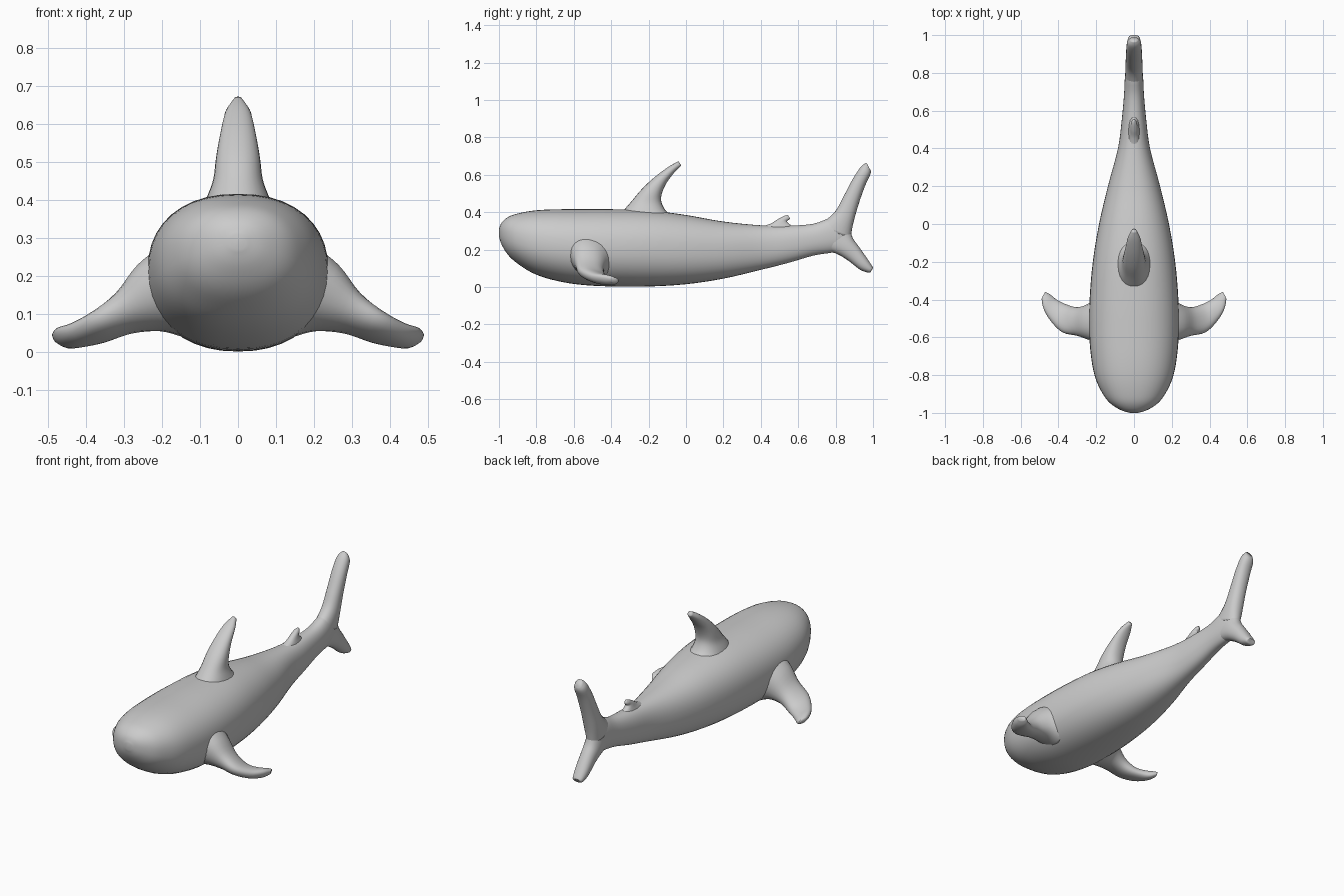
import bpy, bmesh, math
from mathutils import Vector


def spline(a, b, c, d, t):
    return 0.5 * (2 * b + (c - a) * t + (2 * a - 5 * b + 4 * c - d) * t * t
                  + (3 * b - a - 3 * c + d) * t ** 3)


def loft(name, sections, sides=32, steps=4, power=2.2, mirror=False):
    """Each section is (edge point, opposite edge point, half-thickness vector)."""
    secs = [[Vector(v) for v in s] for s in sections]
    n = len(secs)
    rows = []
    for i in range(n - 1):
        idx = [max(i - 1, 0), i, i + 1, min(i + 2, n - 1)]
        for k in range(steps):
            rows.append([spline(*[secs[q][j] for q in idx], k / steps) for j in range(3)])
    rows.append(secs[-1])

    bm = bmesh.new()
    rings = []
    for lead, trail, thick in rows:
        ring = []
        for k in range(sides):
            a = 2 * math.pi * k / sides
            c, s = math.cos(a), math.sin(a)
            c = math.copysign(abs(c) ** (2 / power), c)
            s = math.copysign(abs(s) ** (2 / power), s)
            ring.append(bm.verts.new((lead + trail) / 2 + (lead - trail) / 2 * c + thick * s))
        rings.append(ring)
    for r, q in zip(rings, rings[1:]):
        for k in range(sides):
            m = (k + 1) % sides
            bm.faces.new((r[k], r[m], q[m], q[k]))
    bm.faces.new(rings[0])
    bm.faces.new(rings[-1])
    bmesh.ops.recalc_face_normals(bm, faces=bm.faces[:])
    me = bpy.data.meshes.new(name)
    bm.to_mesh(me)
    bm.free()
    for p in me.polygons:
        p.use_smooth = True
    ob = bpy.data.objects.new(name, me)
    bpy.context.collection.objects.link(ob)
    if mirror:
        ob.modifiers.new("Mirror", 'MIRROR').use_mirror_merge = False
    return ob


def upright(rows):
    """Rows of (lead y, lead z, trail y, trail z, half width) on the centre plane."""
    return [((0, a, b), (0, c, d), (w, 0, 0)) for a, b, c, d, w in rows]


# Body: y, top z, bottom z, half width
body = [(-1.0, .31, .27, .02), (-.985, .345, .225, .07), (-.95, .375, .17, .125),
        (-.9, .393, .125, .165), (-.82, .408, .075, .203), (-.72, .415, .04, .225),
        (-.58, .416, .014, .237), (-.4, .416, .003, .235), (-.2, .41, .003, .218),
        (0, .385, .015, .185), (.2, .35, .045, .138), (.4, .33, .092, .085),
        (.55, .328, .13, .065), (.68, .338, .168, .053), (.78, .37, .184, .048),
        (.84, .35, .2, .04), (.87, .31, .25, .02)]
loft("body", upright([(y, t, y, b, w) for y, t, b, w in body]), sides=40, power=2.25)

# Dorsal fins
loft("dorsal_fin", upright([
    (-.36, .38, -.06, .37, .095), (-.325, .42, -.105, .405, .08),
    (-.29, .46, -.13, .45, .065), (-.235, .525, -.13, .495, .058),
    (-.165, .59, -.105, .555, .047), (-.09, .645, -.06, .615, .033),
    (-.04, .672, -.025, .65, .012)]), sides=24)
loft("rear_dorsal_fin", upright([
    (.38, .315, .58, .32, .03), (.45, .338, .555, .335, .024),
    (.49, .362, .54, .35, .019), (.525, .38, .55, .36, .014),
    (.545, .386, .557, .365, .006)]), sides=16)

# Tail lobes
loft("upper_tail_lobe", upright([
    (.7, .325, .88, .26, .046), (.79, .395, .893, .335, .046),
    (.84, .48, .922, .44, .043), (.89, .575, .957, .54, .041),
    (.935, .643, .985, .6, .036), (.965, .664, .988, .622, .02)]), sides=24)
loft("lower_tail_lobe", upright([
    (.72, .2, .875, .31, .044), (.8, .18, .893, .26, .045),
    (.865, .143, .925, .215, .042), (.93, .093, .967, .155, .039),
    (.975, .077, .998, .108, .03), (.987, .08, .998, .1, .018)]), sides=24)

# Pectoral fins
loft("pectoral_fins", [
    ((.17, -.64, .19), (.17, -.37, .14), (.02, 0, .12)),
    ((.235, -.615, .16), (.235, -.42, .125), (.03, 0, .085)),
    ((.3, -.592, .12), (.3, -.44, .085), (.022, 0, .05)),
    ((.375, -.575, .083), (.36, -.425, .048), (.016, 0, .035)),
    ((.435, -.52, .055), (.41, -.4, .035), (.01, 0, .03)),
    ((.475, -.455, .045), (.445, -.372, .03), (.008, 0, .026)),
    ((.488, -.4, .04), (.468, -.36, .033), (.004, 0, .014))],
    sides=24, mirror=True)
